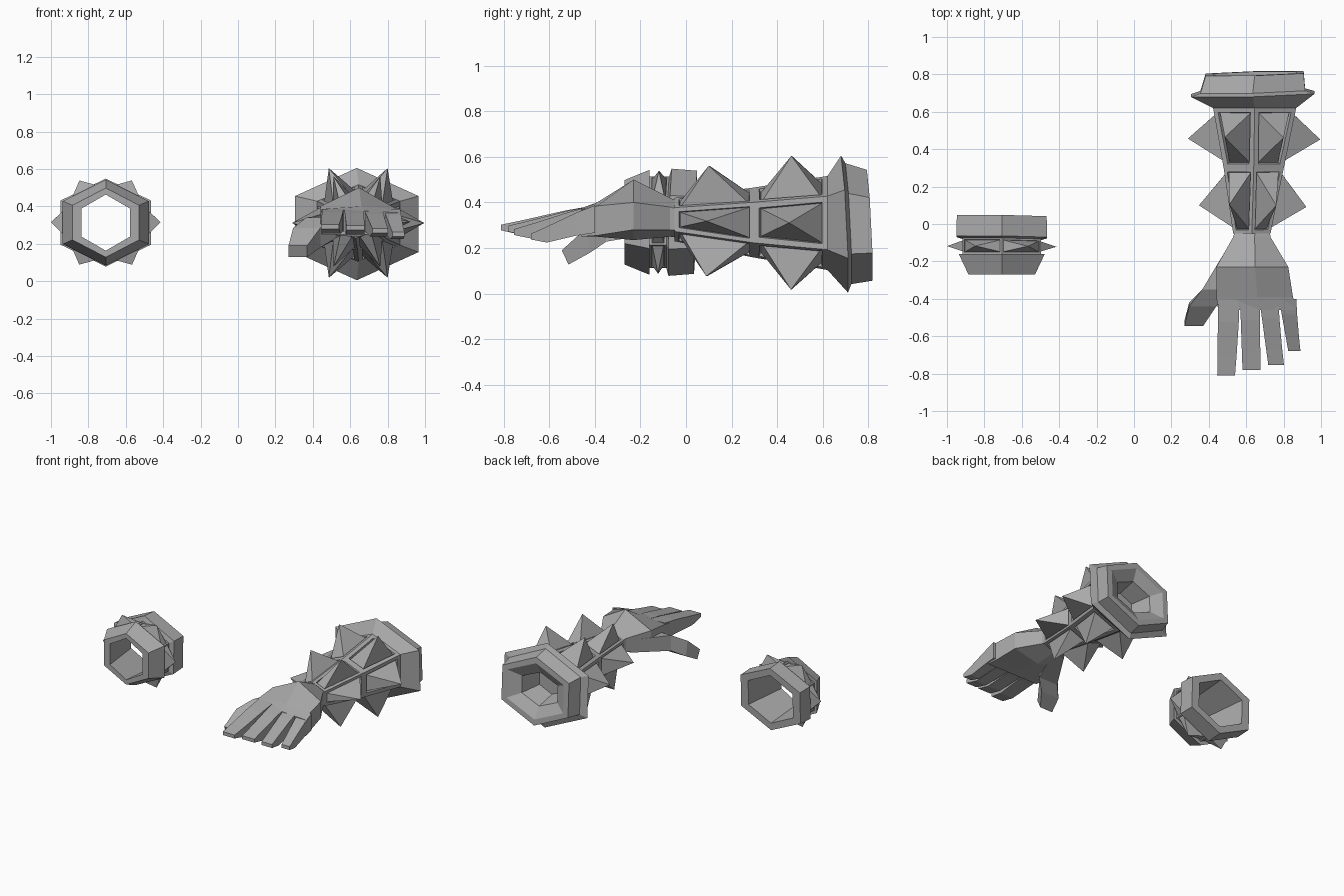
import bpy, bmesh

cube = bpy.data.objects.get("Cube")
if cube:
    bpy.data.objects.remove(cube, do_unlink=True)

grey = bpy.data.materials.new("plain grey")
grey.use_nodes = True
grey.diffuse_color = (0.4, 0.4, 0.4, 1)
grey.node_tree.nodes["Principled BSDF"].inputs["Base Color"].default_value = (0.4, 0.4, 0.4, 1)


def hexagon(y, a, r, cx, cz, tilt=0, corner=0.5):
    """Six-sided section with a point at top and bottom, leaning by tilt."""
    h = r * corner
    return [(cx + x, y + tilt * (x / 2 - z), cz + z) for x, z in
            ((0, r), (a, h), (a, -h), (0, -r), (-a, -h), (-a, h))]


def box(y, x0, x1, z0, z1, slant=0):
    return [(x0, y, z0), (x1, y, z0), (x1, y - slant, z1), (x0, y - slant, z1)]


def loft(name, rings, closed=False, spikes=()):
    """Join rings into a skin; spikes gives (segment, height, frame, shift) for pyramids."""
    bm = bmesh.new()
    loops = [[bm.verts.new(p) for p in ring] for ring in rings]
    n = len(loops[0])
    segments = []
    for i in range(len(loops) - (0 if closed else 1)):
        lo, hi = loops[i], loops[(i + 1) % len(loops)]
        segments.append([bm.faces.new((lo[k], lo[(k + 1) % n], hi[(k + 1) % n], hi[k]))
                         for k in range(n)])
    if not closed:
        bm.faces.new(loops[0])
        bm.faces.new(loops[-1])
    bmesh.ops.recalc_face_normals(bm, faces=bm.faces)
    for seg, height, frame, shift in spikes:
        panels = segments[seg]
        bmesh.ops.inset_individual(bm, faces=panels, thickness=frame)
        bmesh.ops.inset_individual(bm, faces=panels, thickness=frame / 6, depth=-frame / 2)
        tips = bmesh.ops.poke(bm, faces=panels, offset=height)["verts"]
        bmesh.ops.translate(bm, verts=tips, vec=(0, shift, 0))
    mesh = bpy.data.meshes.new(name)
    bm.to_mesh(mesh)
    bm.free()
    mesh.materials.append(grey)
    obj = bpy.data.objects.new(name, mesh)
    bpy.context.collection.objects.link(obj)
    return obj


# Spiked forearm guard with flared, hollow cuff: y, half width, radius, x, z, tilt, corner
guard = [(-0.05, 0.1, 0.095, 0.63, 0.325, 0, 0.55), (0.295, 0.16, 0.153, 0.64, 0.312, 0, 0.58),
         (0.62, 0.222, 0.206, 0.645, 0.31, 0, 0.57), (0.695, 0.33, 0.3, 0.635, 0.305, 0.05),
         (0.712, 0.28, 0.265, 0.635, 0.307, 0.05), (0.805, 0.262, 0.243, 0.645, 0.3, 0.05),
         (0.805, 0.222, 0.2, 0.645, 0.3, 0.05), (0.76, 0.14, 0.12, 0.64, 0.3, 0.05),
         (0.62, 0.1, 0.09, 0.64, 0.3)]
loft("spiked_forearm_guard", [hexagon(*s) for s in guard],
     spikes=((0, 0.17, 0.026, -0.014), (1, 0.182, 0.036, 0.018)))

# Spiked wrist band: y, half width, radius
band = [(-0.27, 0.13, 0.15), (-0.27, 0.178, 0.185), (-0.16, 0.23, 0.23),
        (-0.16, 0.21, 0.2), (-0.08, 0.21, 0.2), (-0.07, 0.243, 0.235),
        (0.042, 0.24, 0.226), (0.042, 0.18, 0.175)]
loft("spiked_wrist_band", [hexagon(*s, -0.707, 0.313, -0.03 if s[0] > -0.1 else 0)
                           for s in band], closed=True, spikes=((3, 0.09, 0.014, 0),))

# Palm: y, left x, right x, crown z, upper side z, lower side z, underside z
palm = [(0.0, 0.55, 0.72, 0.39, 0.36, 0.28, 0.24), (-0.07, 0.53, 0.73, 0.42, 0.38, 0.28, 0.25),
        (-0.23, 0.44, 0.825, 0.5, 0.4, 0.28, 0.235), (-0.39, 0.44, 0.85, 0.4, 0.385, 0.255, 0.25),
        (-0.46, 0.45, 0.865, 0.375, 0.365, 0.25, 0.25)]
loft("palm", [[(x0, y, hi), ((x0 + x1) / 2 + 0.015, y, top), (x1, y, hi),
               (x1, y, lo), ((x0 + x1) / 2, y, base), (x0, y, lo)]
              for y, x0, x1, top, hi, lo, base in palm])

# Fingers: base left x, base right x, tip left x, tip right x, tip y, tip z
fingers = {"index_finger": (0.45, 0.565, 0.445, 0.54, -0.81, 0.29),
           "middle_finger": (0.567, 0.672, 0.58, 0.677, -0.78, 0.285),
           "ring_finger": (0.67, 0.772, 0.718, 0.802, -0.755, 0.27),
           "little_finger": (0.775, 0.868, 0.825, 0.89, -0.68, 0.25)}
for name, (b0, b1, t0, t1, ty, tz) in fingers.items():
    rings = []
    for f, thick in ((0, 0.12), (0.3, 0.1), (0.75, 0.07), (1, 0.025)):
        z = 0.327 + (tz - 0.327) * f - 0.01 * (f == 0.75)
        x0, x1 = b0 + (t0 - b0) * f, b1 + (t1 - b1) * f ** 1.4
        rings.append(box(-0.4 + (ty + 0.4) * f, x0, x1, z - thick / 2, z + thick / 2))
    loft(name, rings)

# Thumb
thumb = [(-0.1, 0.515, 0.6, 0.27, 0.36), (-0.35, 0.365, 0.52, 0.228, 0.34),
         (-0.42, 0.295, 0.44, 0.18, 0.285, 0.02), (-0.515, 0.27, 0.37, 0.128, 0.19, 0.03)]
loft("thumb", [box(*s) for s in thumb])
